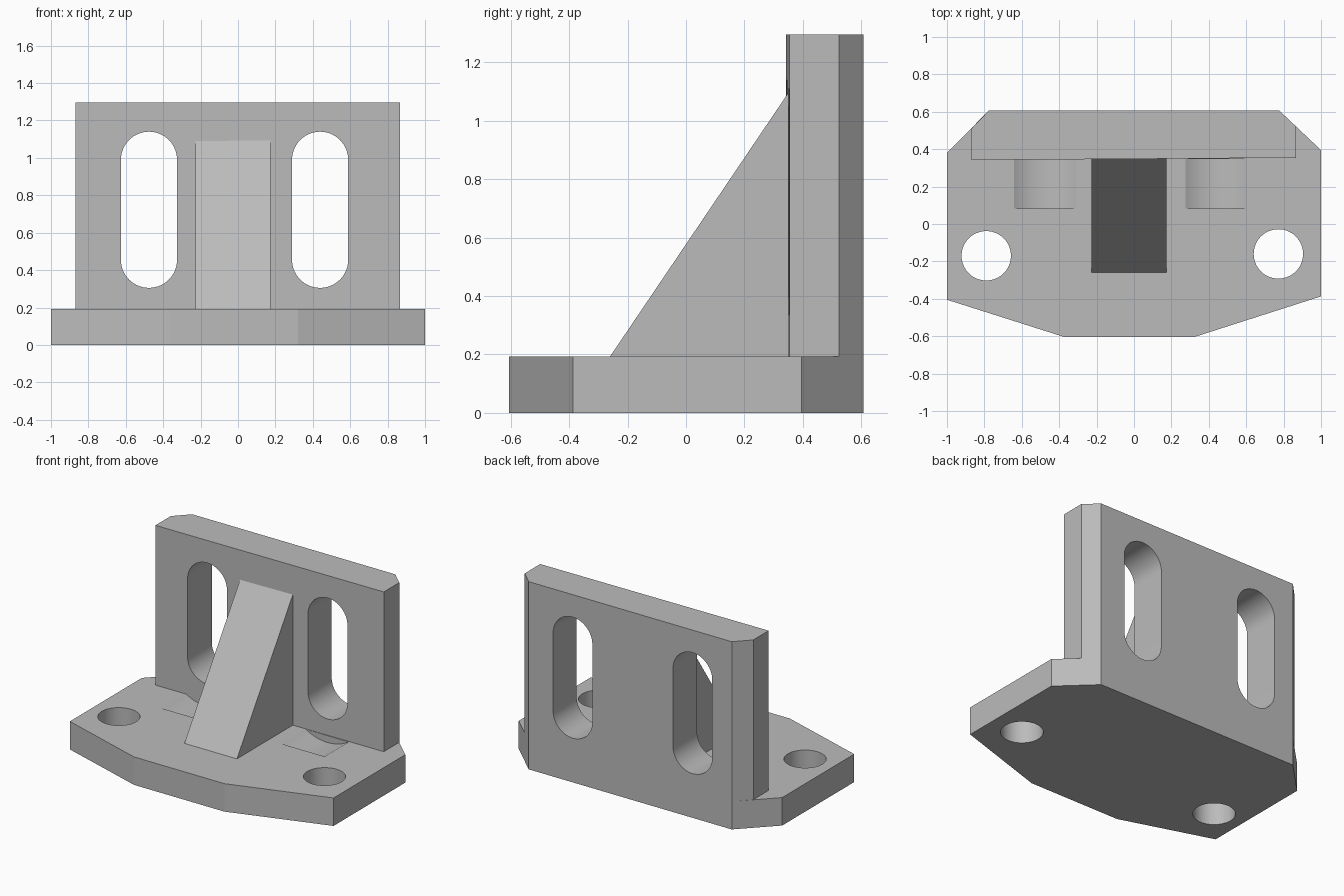
import bpy, bmesh, math
from mathutils import Vector

old = bpy.data.objects.get("Cube")
if old:
    bpy.data.objects.remove(old, do_unlink=True)

grey = bpy.data.materials.new("plain grey")
grey.use_nodes = True
COLOUR = (0.5, 0.5, 0.5, 1)
grey.diffuse_color = COLOUR
grey.node_tree.nodes["Principled BSDF"].inputs["Base Color"].default_value = COLOUR


def prism(name, points, start, end, axis):
    """Extrude a 2D outline along one axis, from start to end."""
    place = {"x": lambda a, b, t: (t, a, b),
             "y": lambda a, b, t: (a, t, b),
             "z": lambda a, b, t: (a, b, t)}[axis]
    bm = bmesh.new()
    face = bm.faces.new([bm.verts.new(place(a, b, start)) for a, b in points])
    new = bmesh.ops.extrude_face_region(bm, geom=[face])["geom"]
    shift = Vector(place(0, 0, end - start))
    bmesh.ops.translate(bm, vec=shift,
                        verts=[v for v in new if isinstance(v, bmesh.types.BMVert)])
    bmesh.ops.recalc_face_normals(bm, faces=bm.faces)
    mesh = bpy.data.meshes.new(name)
    bm.to_mesh(mesh)
    bm.free()
    mesh.materials.append(grey)
    obj = bpy.data.objects.new(name, mesh)
    bpy.context.collection.objects.link(obj)
    return obj


def arc(cx, cy, r, first, last, steps):
    angles = [math.radians(first + (last - first) * i / steps) for i in range(steps + 1)]
    return [(cx + r * math.cos(a), cy + r * math.sin(a)) for a in angles]


def cut(target, cutter):
    """Subtract the cutter, then discard it."""
    cutter.hide_render = True
    mod = target.modifiers.new("cut", "BOOLEAN")
    mod.operation, mod.solver, mod.object = "DIFFERENCE", "EXACT", cutter
    bpy.context.view_layer.objects.active = target
    bpy.ops.object.modifier_apply(modifier=mod.name)
    bpy.data.objects.remove(cutter, do_unlink=True)


BASE_TOP = 0.193
TOP = 1.295
PLATE_FRONT = 0.347
BACK = 0.608

# Base plate with clipped corners and a tapered front
base = prism("base_plate", [
    (-1, 0.38), (-1, -0.405), (-0.37, -0.605), (0.32, -0.605),
    (1, -0.387), (1, 0.395), (0.775, BACK), (-0.775, BACK)], 0, BASE_TOP, "z")

# Upright plate, chamfered at the back
upright = prism("upright_plate", [
    (-0.87, 0.342), (0.865, 0.354), (0.865, 0.523), (0.775, BACK),
    (-0.775, BACK), (-0.87, 0.509)], BASE_TOP, TOP, "z")

# Mounting holes
for x, y in ((-0.79, -0.17), (0.772, -0.16)):
    cut(base, prism("hole_cutter", arc(x, y, 0.132, 0, 354, 59), -0.1, 0.4, "z"))

# Slots and the shallow troughs in front of them
SLOT_R, SLOT_LOW, SLOT_HIGH = 0.15, 0.455, 0.99
TROUGH_R = math.hypot(SLOT_LOW - BASE_TOP, 0.165)
for x in (-0.476, 0.439):
    slot = arc(x, SLOT_HIGH, SLOT_R, 0, 180, 28) + arc(x, SLOT_LOW, SLOT_R, 180, 360, 28)
    cut(upright, prism("slot_cutter", slot, 0.2, 0.8, "y"))
    cut(base, prism("trough_cutter", arc(x, SLOT_LOW, TROUGH_R, 180, 360, 60),
                    0.083, PLATE_FRONT, "y"))

# Triangular rib
prism("support_rib", [(-0.26, BASE_TOP), (0.35, BASE_TOP), (0.35, 1.095)],
      -0.227, 0.174, "x")

# Smooth the bores, keep the edges crisp
for obj in (base, upright):
    bpy.ops.object.select_all(action="DESELECT")
    obj.select_set(True)
    bpy.context.view_layer.objects.active = obj
    bpy.ops.object.shade_smooth_by_angle(angle=math.radians(12))
